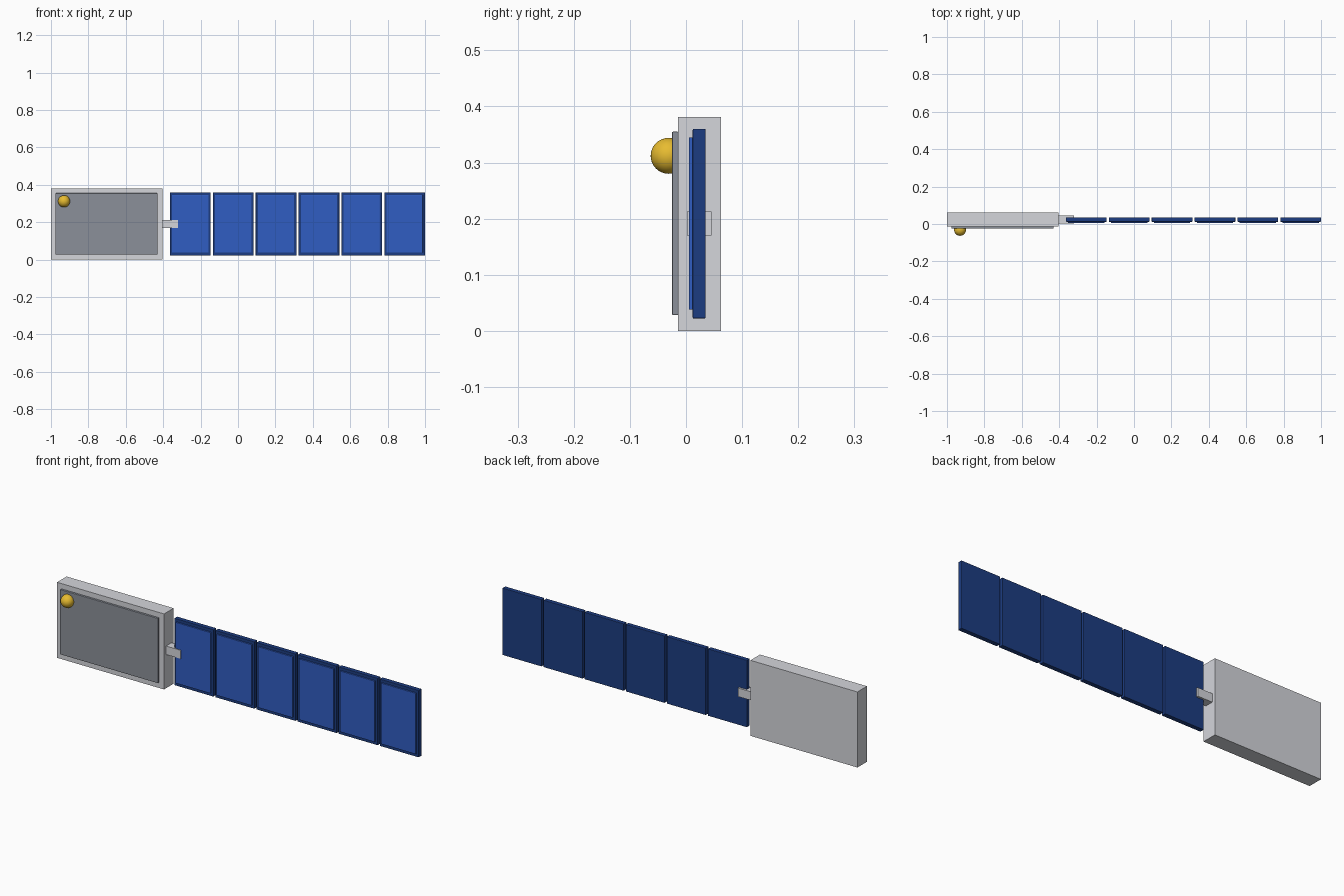
import bpy
import bmesh
from mathutils import Vector

cube = bpy.data.objects.get("Cube")
if cube:
    bpy.data.objects.remove(cube, do_unlink=True)


def material(name, rgb):
    m = bpy.data.materials.new(name)
    m.use_nodes = True
    m.diffuse_color = (*rgb, 1)
    m.node_tree.nodes["Principled BSDF"].inputs["Base Color"].default_value = (*rgb, 1)
    return m


light_grey = material("light grey", (0.66, 0.67, 0.71))
dark_grey = material("dark grey", (0.26, 0.28, 0.32))
gold = material("gold", (0.8, 0.5, 0.03))
navy = material("navy blue", (0.012, 0.046, 0.22))
cell_blue = material("cell blue", (0.03, 0.11, 0.54))


def box(name, low, high, mat, bevel=0):
    """Box between two corners, with optional small rounded edges."""
    low, high = Vector(low), Vector(high)
    mesh = bpy.data.meshes.new(name)
    bm = bmesh.new()
    bmesh.ops.create_cube(bm, size=1)
    bmesh.ops.scale(bm, vec=high - low, verts=bm.verts)
    if bevel:
        bmesh.ops.bevel(bm, geom=bm.edges[:], offset=bevel, segments=2,
                        profile=0.5, affect='EDGES')
    bm.to_mesh(mesh)
    bm.free()
    mesh.materials.append(mat)
    ob = bpy.data.objects.new(name, mesh)
    ob.location = (low + high) / 2
    bpy.context.collection.objects.link(ob)
    return ob


# Main body with a raised plate on its front
box("body", (-1, -0.014, 0), (-0.403, 0.062, 0.381), light_grey)
box("front_plate", (-0.976, -0.025, 0.028), (-0.43, -0.013, 0.355), dark_grey, 0.002)

# Round knob in the upper corner of the plate
bpy.ops.mesh.primitive_uv_sphere_add(segments=32, ring_count=16, radius=0.032,
                                     location=(-0.93, -0.031, 0.312))
knob = bpy.context.object
knob.name = "knob"
knob.data.materials.append(gold)
bpy.ops.object.shade_smooth()

# Hinge arm joining the body to the first panel
box("hinge_arm", (-0.41, 0.002, 0.17), (-0.321, 0.045, 0.213), light_grey)

# Row of solar panels: a dark backing with a raised cell on the front
width, pitch, margin = 0.218, 0.2292, 0.012
for i in range(6):
    x = -0.364 + i * pitch
    box(f"panel_frame_{i + 1}", (x, 0.012, 0.022), (x + width, 0.035, 0.36), navy, 0.002)
    box(f"panel_cell_{i + 1}", (x + margin, 0.005, 0.038),
        (x + width - margin, 0.013, 0.345), cell_blue, 0.001)
